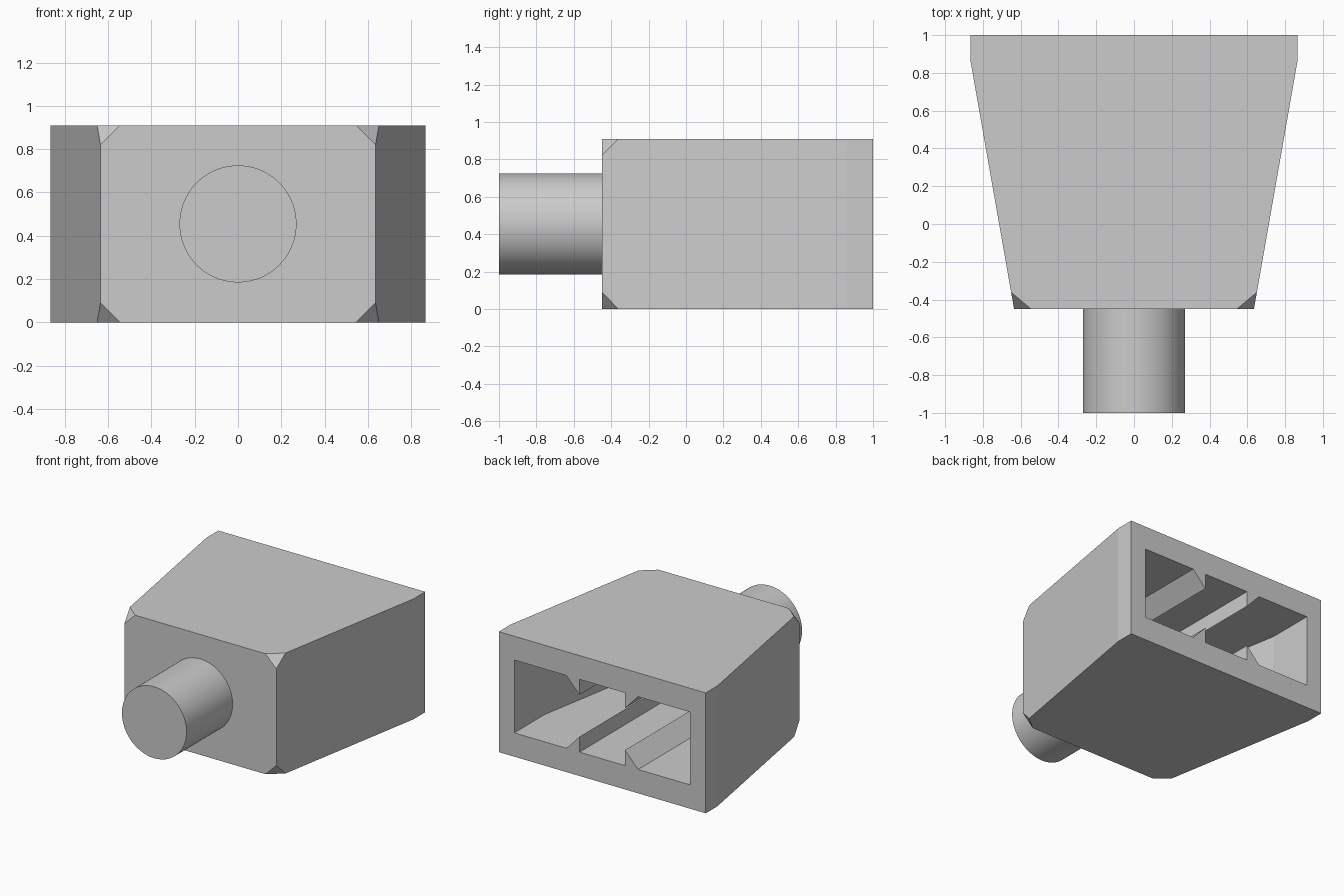
import bpy, bmesh, math
from mathutils import Matrix, Vector

if "Cube" in bpy.data.objects:
    bpy.data.objects.remove(bpy.data.objects["Cube"], do_unlink=True)

grey = bpy.data.materials.new("light_grey")
grey.use_nodes = True
grey.diffuse_color = (0.6, 0.6, 0.6, 1)
grey.node_tree.nodes["Principled BSDF"].inputs["Base Color"].default_value = (0.6, 0.6, 0.6, 1)

H = 0.91
MID = H / 2
SLOPE = 0.23 / 1.31


def finish(bm, name):
    bmesh.ops.recalc_face_normals(bm, faces=bm.faces)
    mesh = bpy.data.meshes.new(name)
    bm.to_mesh(mesh)
    bm.free()
    mesh.materials.append(grey)
    obj = bpy.data.objects.new(name, mesh)
    bpy.context.collection.objects.link(obj)
    return obj


def prism(points, offset):
    """Extrude a closed outline along an offset."""
    bm = bmesh.new()
    face = bm.faces.new([bm.verts.new(p) for p in points])
    ext = bmesh.ops.extrude_face_region(bm, geom=[face])
    moved = [v for v in ext["geom"] if isinstance(v, bmesh.types.BMVert)]
    bmesh.ops.translate(bm, verts=moved, vec=offset)
    return bm


def plan(half, z):
    """Mirror the (x, y) points of one side into a closed outline."""
    return [(x, y, z) for x, y in half] + [(-x, y, z) for x, y in reversed(half)]


def cylinder(name, radius, length, centre, axis):
    bm = bmesh.new()
    bmesh.ops.create_cone(bm, cap_ends=True, segments=96, radius1=radius,
                          radius2=radius, depth=length)
    turn = Vector(axis).to_track_quat("Z", "Y").to_matrix().to_4x4()
    bm.transform(Matrix.Translation(centre) @ turn)
    return finish(bm, name)


def activate(obj):
    bpy.ops.object.select_all(action="DESELECT")
    obj.select_set(True)
    bpy.context.view_layer.objects.active = obj


def cut(obj, cutter):
    cutter.hide_render = True
    mod = obj.modifiers.new("cut", "BOOLEAN")
    mod.operation = "DIFFERENCE"
    mod.solver = "EXACT"
    mod.object = cutter
    activate(obj)
    bpy.ops.object.modifier_apply(modifier=mod.name)
    bpy.data.objects.remove(cutter, do_unlink=True)


# Tapered body with its four front corners clipped
bm = prism(plan([(0.635, -0.45), (0.865, 0.86), (0.865, 1)], 0), (0, 0, H))
corners = [v for v in bm.verts if v.co.y < -0.4]
bmesh.ops.bevel(bm, geom=corners, offset=0.09, segments=1, affect="VERTICES")
body = finish(bm, "body")

# Cavity, open at the back, with triangular ribs along floor and ceiling
low, high = 0.18, 0.73
half = [(0.735 - SLOPE, -0.36), (0.735, 0.64), (0.735, 1.1)]
cavity = finish(prism(plan(half, low), (0, 0, high - low)), "cavity_cutter")
for side in (1, -1):
    for up in (1, -1):
        root = MID + up * (high - MID)
        rib = [(0.19, root + up * 0.1), (0.19, root - up * 0.117),
               (0.30, root), (0.30, root + up * 0.1)]
        bm = prism([(side * x, -0.5, z) for x, z in rib], (0, 1.8, 0))
        cut(cavity, finish(bm, "rib_cutter"))
cut(body, cavity)

# Round holes square to the slanted side walls
for side in (1, -1):
    axis = Vector((side, -SLOPE, 0))
    cut(body, cylinder("hole_cutter", 0.225, 0.4, (side * 0.705, -0.05, MID), axis))

# Round stud on the front
stud = cylinder("front_stud", 0.27, 0.6, (0, -0.7, MID), (0, 1, 0))

for obj in (body, stud):
    activate(obj)
    bpy.ops.object.shade_smooth_by_angle(angle=math.radians(8))
